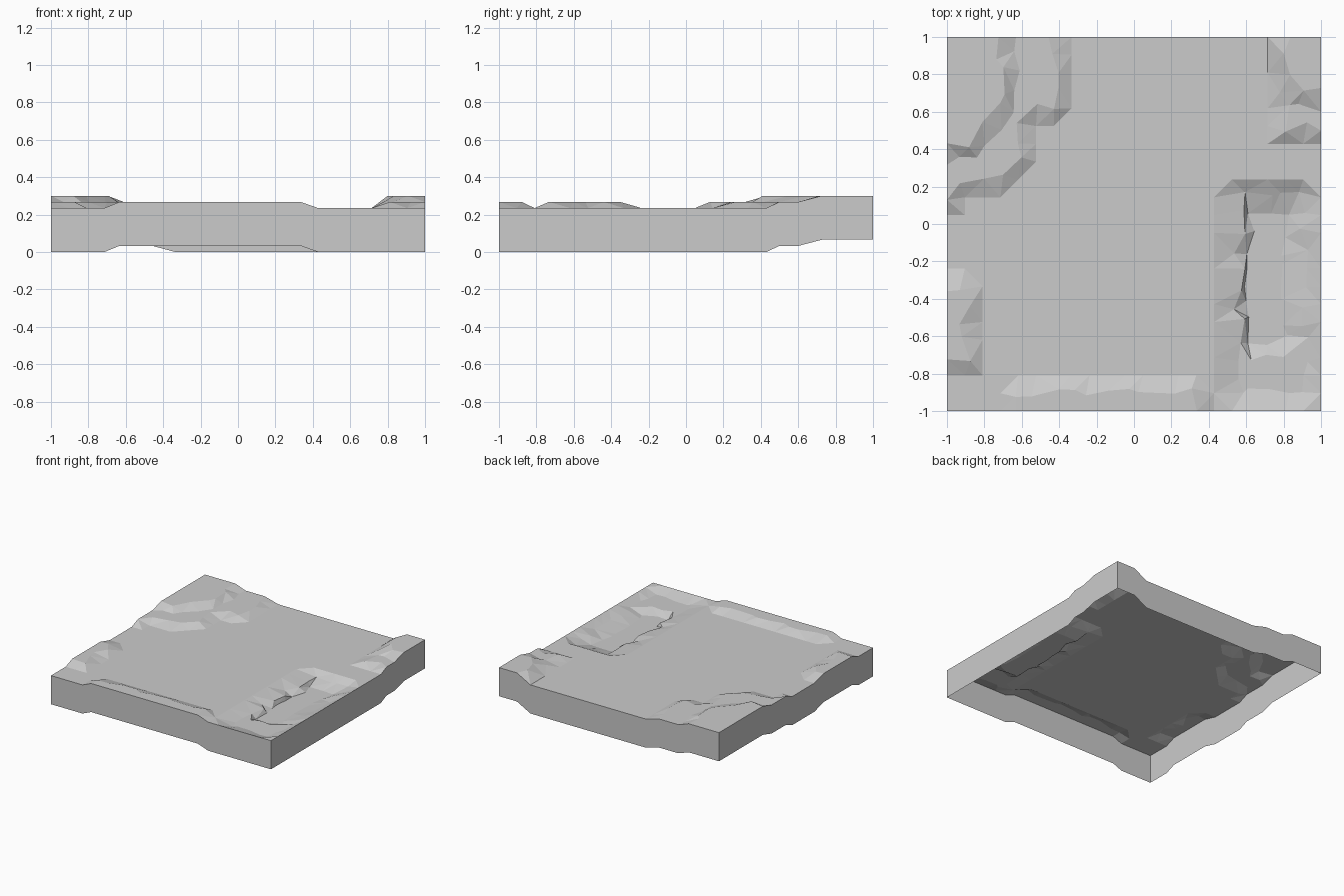
import bpy
import bmesh
import random

random.seed(4)

cube = bpy.data.objects.get("Cube")
if cube:
    bpy.data.objects.remove(cube)

CELLS = 21
STEP = 0.033      # height of one terrace
THICK = 0.235     # depth of the skirt below the rim
LAST = CELLS

# Terraces: level, first and last column, first and last row (later wins)
TERRACES = [
    # front ridge
    (1, 4, 14, 0, 1),
    # left ridge
    (1, 0, 1, 3, 7),
    # back left hill, lower shelf
    (1, 0, 0, 12, LAST), (1, 1, 3, 13, LAST), (1, 4, 4, 14, LAST),
    (1, 5, 6, 17, LAST),
    # back left hill, upper shelf
    (2, 0, 1, 15, LAST), (2, 2, 2, 16, LAST), (2, 3, 3, 17, LAST),
    # back right hill
    (1, 19, LAST, 16, LAST), (2, 20, LAST, 18, LAST), (2, 19, 19, 19, LAST),
    # right basin, upper and lower floor
    (-1, 16, 20, 1, 12), (-2, 17, 19, 4, 11),
]


def level_at(i, j):
    level = 0
    for value, i0, i1, j0, j1 in TERRACES:
        if i0 <= i <= i1 and j0 <= j <= j1:
            level = value
    return level


def grey(name, value):
    mat = bpy.data.materials.new(name)
    mat.use_nodes = True
    color = (value, value, value, 1)
    mat.diffuse_color = color
    mat.node_tree.nodes["Principled BSDF"].inputs["Base Color"].default_value = color
    return mat


# Stepped ground with ragged terrace edges
bm = bmesh.new()
bmesh.ops.create_grid(bm, x_segments=CELLS, y_segments=CELLS, size=1)
for v in bm.verts:
    i = round((v.co.x + 1) * CELLS / 2)
    j = round((v.co.y + 1) * CELLS / 2)
    level = level_at(i, j)
    v.co.z = THICK + level * STEP
    if level:
        if 0 < i < LAST:
            v.co.x += random.uniform(-0.03, 0.03)
        if 0 < j < LAST:
            v.co.y += random.uniform(-0.03, 0.03)
        # steep bank on the inner side of the basin
        if level == -1 and i == 16:
            v.co.x += 0.04
bmesh.ops.triangulate(bm, faces=bm.faces[:])

# Skirt following the rim, open underneath
rim = [e for e in bm.edges if e.is_boundary]
skirt = bmesh.ops.extrude_edge_only(bm, edges=rim)["geom"]
lower = [g for g in skirt if isinstance(g, bmesh.types.BMVert)]
bmesh.ops.translate(bm, verts=lower, vec=(0, 0, -THICK))
bm.normal_update()
for f in bm.faces:
    center = f.calc_center_median()
    center.z = 0.2 if abs(f.normal.z) > 0.1 else 0
    outward = f.normal.z if abs(f.normal.z) > 0.1 else f.normal.dot(center)
    if outward < 0:
        f.normal_flip()

mesh = bpy.data.meshes.new("terrain_tile")
bm.to_mesh(mesh)
bm.free()
mesh.materials.append(grey("stone grey", 0.6))
tile = bpy.data.objects.new("terrain_tile", mesh)
bpy.context.collection.objects.link(tile)
